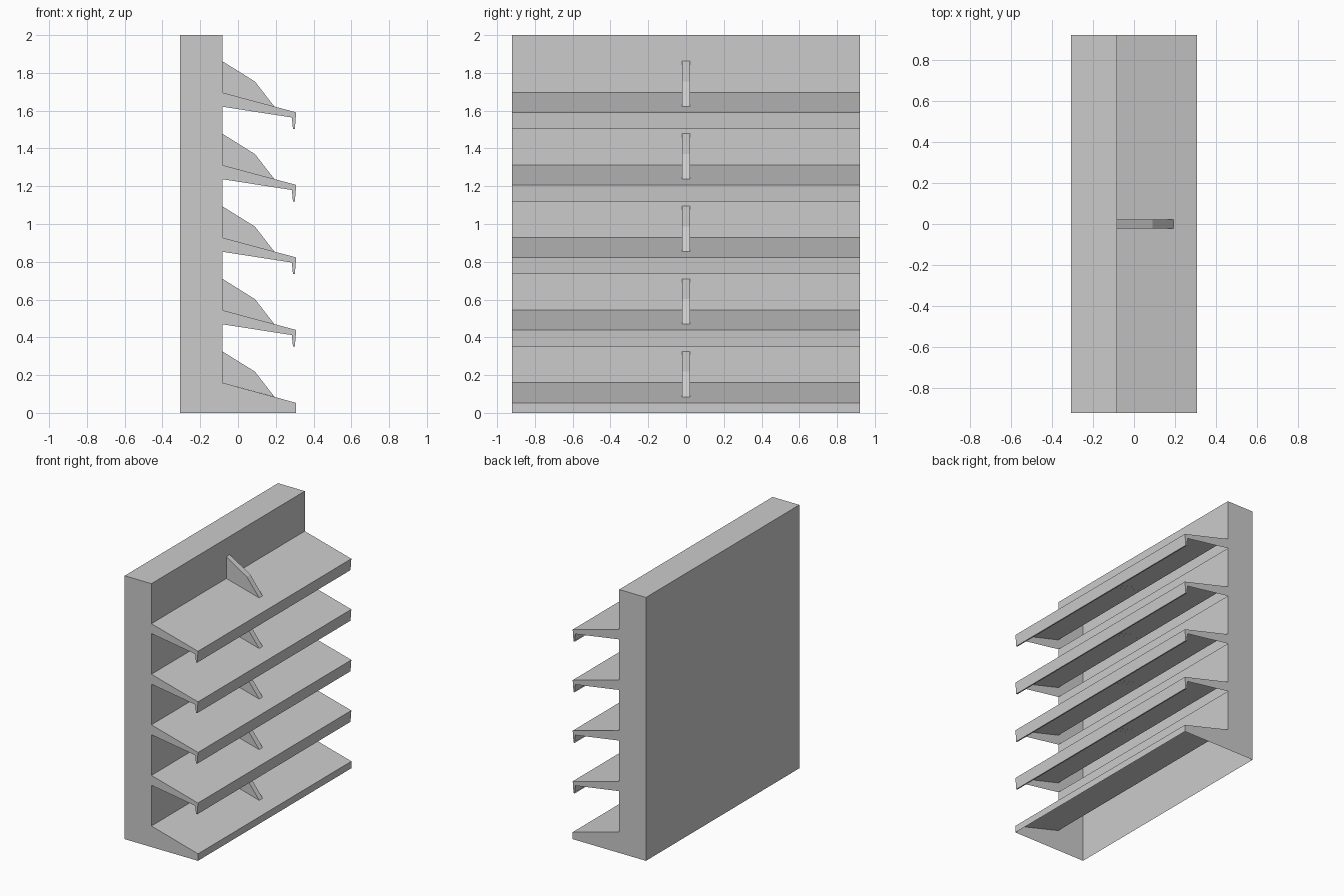
import bpy

if "Cube" in bpy.data.objects:
    bpy.data.objects.remove(bpy.data.objects["Cube"])

HALF_LEN = 0.92      # half length along y
X_BACK, X_WALL = -0.308, -0.083
SHELVES, PITCH, Z0 = 5, 0.384, 0.16
UNDER = 0.075        # depth of the shelf end plate at the wall


def shell(name, profile, half, open_edges=()):
    """Extrude an x-z profile (counter-clockwise from the front) along y.
    Edges listed in open_edges get no face, leaving the shell open there."""
    n = len(profile)
    verts = [(x, s * half, z) for s in (-1, 1) for x, z in profile]
    faces = [tuple(range(n)), tuple(reversed(range(n, 2 * n)))]
    for i in range(n):
        if i not in open_edges:
            j = (i + 1) % n
            faces.append((i, i + n, j + n, j))
    mesh = bpy.data.meshes.new(name)
    mesh.from_pydata(verts, [], faces)
    mesh.update()
    obj = bpy.data.objects.new(name, mesh)
    bpy.context.collection.objects.link(obj)
    return obj


# Hollow back panel, open at the base and behind each shelf
outline = [(X_BACK, 0), (X_WALL, 0)]
gaps = [0, 1]
for i in range(SHELVES):
    top = Z0 + i * PITCH
    if i:
        gaps.append(len(outline))
        outline.append((X_WALL, top - UNDER))
    outline.append((X_WALL, top))
outline += [(X_WALL, 2), (X_BACK, 2)]
shell("back_panel", outline, HALF_LEN, gaps)

for i in range(SHELVES):
    z = Z0 + i * PITCH
    if i == 0:
        # Base shelf reaches the floor, open below
        shell("base_shelf", [(X_WALL, 0), (0.308, 0), (0.308, z - 0.107), (X_WALL, z)],
              HALF_LEN, (0, 3))
    else:
        # Sloped shelf with front lip and end plates, open below
        shell(f"shelf_{i}", [(X_WALL, z - UNDER), (0.285, z - 0.132), (0.291, z - 0.193),
                             (0.301, z - 0.193), (0.308, z - 0.105), (X_WALL, z)],
              HALF_LEN, (0, 1, 5))
    # Divider fin in the middle of the shelf
    shell(f"divider_{i}", [(X_WALL, z), (0.193, z - 0.075), (0.09, z + 0.058),
                           (X_WALL, z + 0.166)], 0.021, (0, 3))
